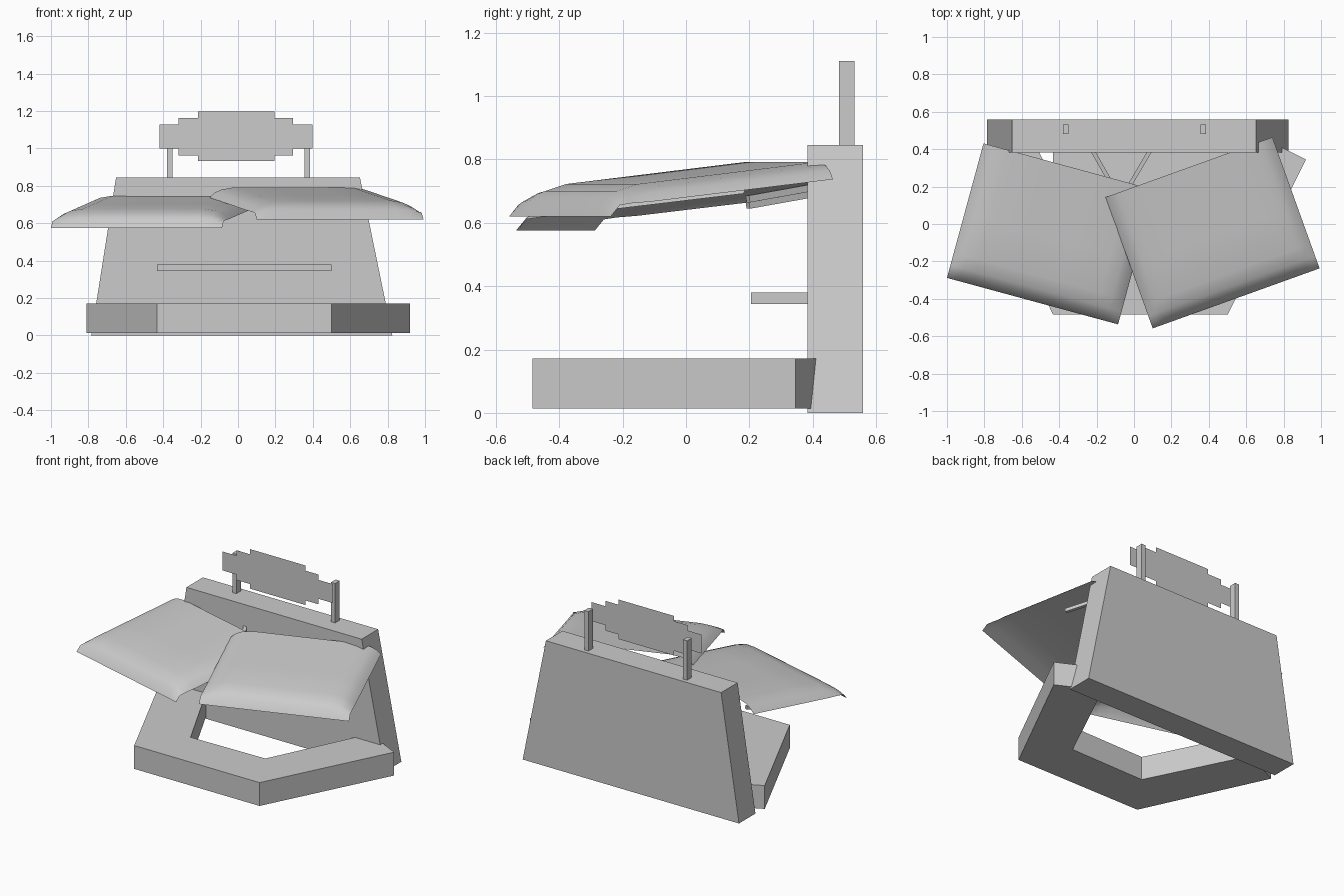
import bpy, bmesh, math
from mathutils import Vector

if "Cube" in bpy.data.objects:
    bpy.data.objects.remove(bpy.data.objects["Cube"])


def make_object(name, bm):
    bmesh.ops.recalc_face_normals(bm, faces=bm.faces)
    me = bpy.data.meshes.new(name)
    bm.to_mesh(me)
    bm.free()
    ob = bpy.data.objects.new(name, me)
    bpy.context.collection.objects.link(ob)
    return ob


def prism(name, outline, offset):
    """Extrude a closed 3D outline along an offset (None = flat sheet)."""
    bm = bmesh.new()
    face = bm.faces.new([bm.verts.new(p) for p in outline])
    if offset:
        res = bmesh.ops.extrude_face_region(bm, geom=[face], use_keep_orig=True)
        verts = [g for g in res["geom"] if isinstance(g, bmesh.types.BMVert)]
        bmesh.ops.translate(bm, verts=verts, vec=offset)
    return make_object(name, bm)


def box(name, x0, x1, y0, y1, z0, z1):
    return prism(name, [(x0, y0, z0), (x1, y0, z0), (x1, y1, z0), (x0, y1, z0)],
                 (0, 0, z1 - z0))


def beam(name, a, b, t):
    """Square bar between two points."""
    a, b = Vector(a), Vector(b)
    d = (b - a).normalized()
    s = d.cross(Vector((0, 0, 1))).normalized() * t / 2
    u = s.cross(d).normalized() * t / 2
    return prism(name, [a - s - u, a + s - u, a + s + u, a - s + u], b - a)


def interp(pts, t):
    for (a, za), (b, zb) in zip(pts, pts[1:]):
        if t <= b:
            return za + (zb - za) * (t - a) / (b - a)
    return pts[-1][1]


def canopy(name, front_left, angle, z_off):
    """Tilted sheet whose front and side edges roll downward."""
    width, depth = 0.948, 0.745
    front = [(0, 0.62), (0.03, 0.672), (0.07, 0.70), (0.14, 0.722), (depth, 0.792)]
    side = [(0, 0.055), (0.03, 0.028), (0.07, 0.011), (0.14, 0)]
    us = [0, 0.03, 0.07, 0.14, 0.35, 0.6, width - 0.14, width - 0.07, width - 0.03, width]
    vs = [0, 0.03, 0.07, 0.14, 0.35, 0.55, depth]
    c, s = math.cos(angle), math.sin(angle)
    bm = bmesh.new()
    grid = []
    for v in vs:
        row = []
        for u in us:
            drop = interp(side, min(u, width - u)) * min(1, v / 0.1)
            row.append(bm.verts.new((front_left[0] + u * c - v * s,
                                     front_left[1] + u * s + v * c,
                                     interp(front, v) - drop + z_off)))
        grid.append(row)
    for r0, r1 in zip(grid, grid[1:]):
        for i in range(len(us) - 1):
            bm.faces.new((r0[i], r0[i + 1], r1[i + 1], r1[i]))
    ob = make_object(name, bm)
    for p in ob.data.polygons:
        p.use_smooth = True
    return ob


# Tapered back wall
prism("back_wall", [(-0.785, 0.383, 0), (0.825, 0.383, 0), (0.652, 0.383, 0.845),
                    (-0.652, 0.383, 0.845)], (0, 0.175, 0))

# Horseshoe counter, ends buried in the wall
plan = [(-0.81, 0.32), (-0.433, -0.485), (0.5, -0.485), (0.92, 0.345),
        (0.65, 0.48), (0.33, -0.18), (-0.22, -0.19), (-0.54, 0.45)]
prism("counter", [(x, y, 0.014) for x, y in plan], (0, 0, 0.157))

# Wall shelf
box("shelf", -0.433, 0.5, 0.205, 0.384, 0.344, 0.38)

# Sign posts and flat stepped sign board
for side, x in (("left", -0.365), ("right", 0.37)):
    box(side + "_sign_post", x - 0.015, x + 0.015, 0.482, 0.531, 0.84, 1.11)
board = [(-0.42, 1.0), (-0.317, 1.0), (-0.317, 0.963), (-0.215, 0.963), (-0.215, 0.932),
         (0.195, 0.932), (0.195, 0.963), (0.295, 0.963), (0.295, 1.0), (0.397, 1.0),
         (0.397, 1.127), (0.295, 1.127), (0.295, 1.163), (0.195, 1.163), (0.195, 1.198),
         (-0.215, 1.198), (-0.215, 1.163), (-0.317, 1.163), (-0.317, 1.127), (-0.42, 1.127)]
prism("sign_board", [(x, 0.437, z) for x, z in board], None)

# Two overlapping canopies
canopy("right_canopy", (0.10, -0.558), math.atan2(0.32, 0.89), 0)
canopy("left_canopy", (-1.0, -0.288), math.atan2(-0.25, 0.92), -0.045)

# Canopy support struts
struts = [(-0.72, -0.82, -0.01), (-0.22, -0.11, -0.02), (0.085, -0.03, 0), (0.59, 0.70, 0)]
for i, (xw, xf, dz) in enumerate(struts):
    beam(f"canopy_strut_{i + 1}", (xw, 0.39, 0.71 + dz), (xf, 0.195, 0.675 + dz), 0.022)
